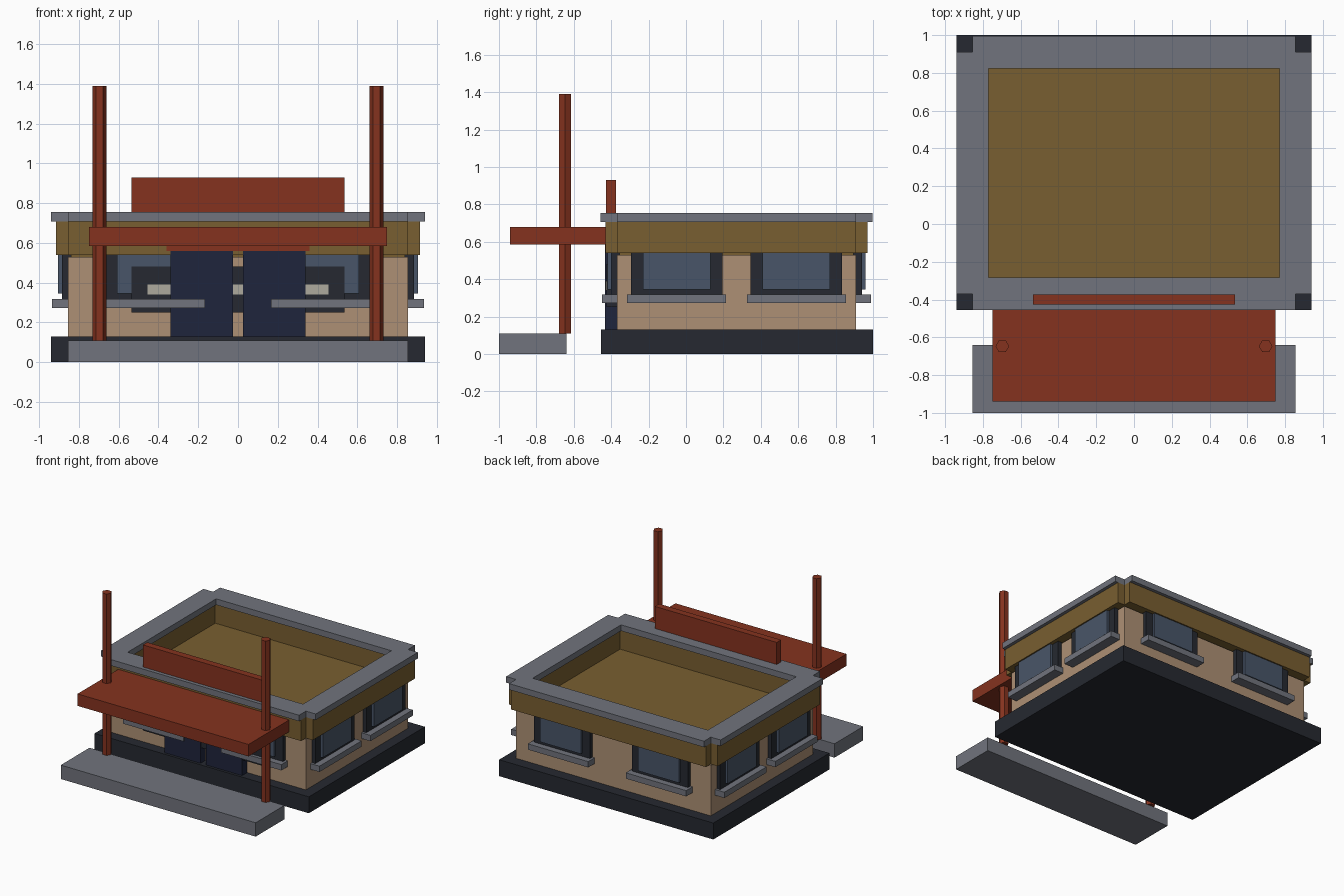
import bpy, math

if "Cube" in bpy.data.objects:
    bpy.data.objects.remove(bpy.data.objects["Cube"])

def material(name, rgb):
    m = bpy.data.materials.new(name)
    m.diffuse_color = (*[(c / 255) ** 2.2 for c in rgb], 1)
    m.use_nodes = True
    m.node_tree.nodes["Principled BSDF"].inputs["Base Color"].default_value = m.diffuse_color
    return m

GREY = material("concrete", (112, 115, 124))
DARK = material("charcoal", (42, 45, 52))
TAN = material("stucco", (172, 143, 116))
BROWN = material("brown", (120, 95, 52))
RED = material("rust_red", (132, 54, 36))
NAVY = material("navy", (36, 41, 62))
GLASS = material("glass", (74, 86, 104))
CREAM = material("cream", (172, 168, 156))

def box(name, x, y, z, mat):
    """Box from (min, max) ranges."""
    v = [(a, b, c) for c in z for b in y for a in x]
    f = [(0, 2, 3, 1), (4, 5, 7, 6), (0, 1, 5, 4),
         (2, 6, 7, 3), (0, 4, 6, 2), (1, 3, 7, 5)]
    me = bpy.data.meshes.new(name)
    me.from_pydata(v, [], f)
    me.materials.append(mat)
    ob = bpy.data.objects.new(name, me)
    bpy.context.collection.objects.link(ob)
    return ob

# Wall outline
WX, Y0, Y1 = 0.855, -0.37, 0.91
YC = (Y0 + Y1) / 2

# Plinth, front step, walls, sunken roof
box("plinth", (-0.94, 0.94), (-0.455, 1.0), (0, 0.13), DARK)
box("front_step", (-WX, WX), (-1.0, -0.64), (0, 0.11), GREY)
box("walls", (-WX, WX), (Y0, Y1), (0.13, 0.53), TAN)
box("roof_deck", (-0.84, 0.84), (Y0 + 0.015, Y1 - 0.015), (0.53, 0.545), BROWN)

# Parapet fascia and coping: four slabs each, leaving notched corners
def ring(name, t, z, mat):
    box(name + "_front", (-WX, WX), (Y0 - t, Y0 + t), z, mat)
    box(name + "_back", (-WX, WX), (Y1 - t, Y1 + t), z, mat)
    box(name + "_left", (-WX - t, -WX + t), (Y0, Y1), z, mat)
    box(name + "_right", (WX - t, WX + t), (Y0, Y1), z, mat)

ring("fascia", 0.06, (0.54, 0.707), BROWN)
ring("coping", 0.086, (0.707, 0.755), GREY)

# Windows: two on every wall, each with frame, glass and sill
def window(name, pos, angle):
    parts = [("frame", 0.245, 0.03, (0.30, 0.545), DARK),
             ("glass", 0.18, 0.05, (0.345, 0.545), GLASS),
             ("sill", 0.265, 0.08, (0.272, 0.318), GREY)]
    for part, half, depth, z, mat in parts:
        ob = box(f"{name}_{part}", (-half, half), (-depth, 0.02), z, mat)
        ob.location = (*pos, 0)
        ob.rotation_euler.z = angle

for i, s in enumerate((-1, 1)):
    window(f"front_window_{i}", (s * 0.43, Y0), 0)
    window(f"back_window_{i}", (s * 0.43, Y1), math.pi)
    window(f"right_window_{i}", (WX, YC + s * 0.32), math.pi / 2)
    window(f"left_window_{i}", (-WX, YC + s * 0.32), -math.pi / 2)

# Entrance: double doors, header, panel with pale stripe
for side, s in (("left", -1), ("right", 1)):
    box(f"{side}_door", sorted((s * 0.025, s * 0.34)), (-0.434, -0.36), (0.13, 0.56), NAVY)
box("door_header", (-0.36, 0.36), (-0.434, -0.36), (0.56, 0.60), RED)
box("entrance_panel", (-0.535, 0.535), (-0.425, -0.36), (0.25, 0.48), DARK)
box("panel_stripe", (-0.455, 0.455), (-0.43, -0.42), (0.34, 0.39), CREAM)

# Canopy and rooftop board
box("canopy", (-0.75, 0.75), (-0.94, -0.42), (0.585, 0.68), RED)
box("roof_board", (-0.535, 0.535), (-0.427, -0.373), (0.74, 0.93), RED)

# Hexagonal posts
for side, s in (("left", -1), ("right", 1)):
    bpy.ops.mesh.primitive_cylinder_add(vertices=6, radius=0.036, depth=1.28,
                                        location=(s * 0.697, -0.647, 0.75),
                                        rotation=(0, 0, math.pi / 6))
    post = bpy.context.object
    post.name = f"{side}_post"
    post.data.materials.append(RED)
